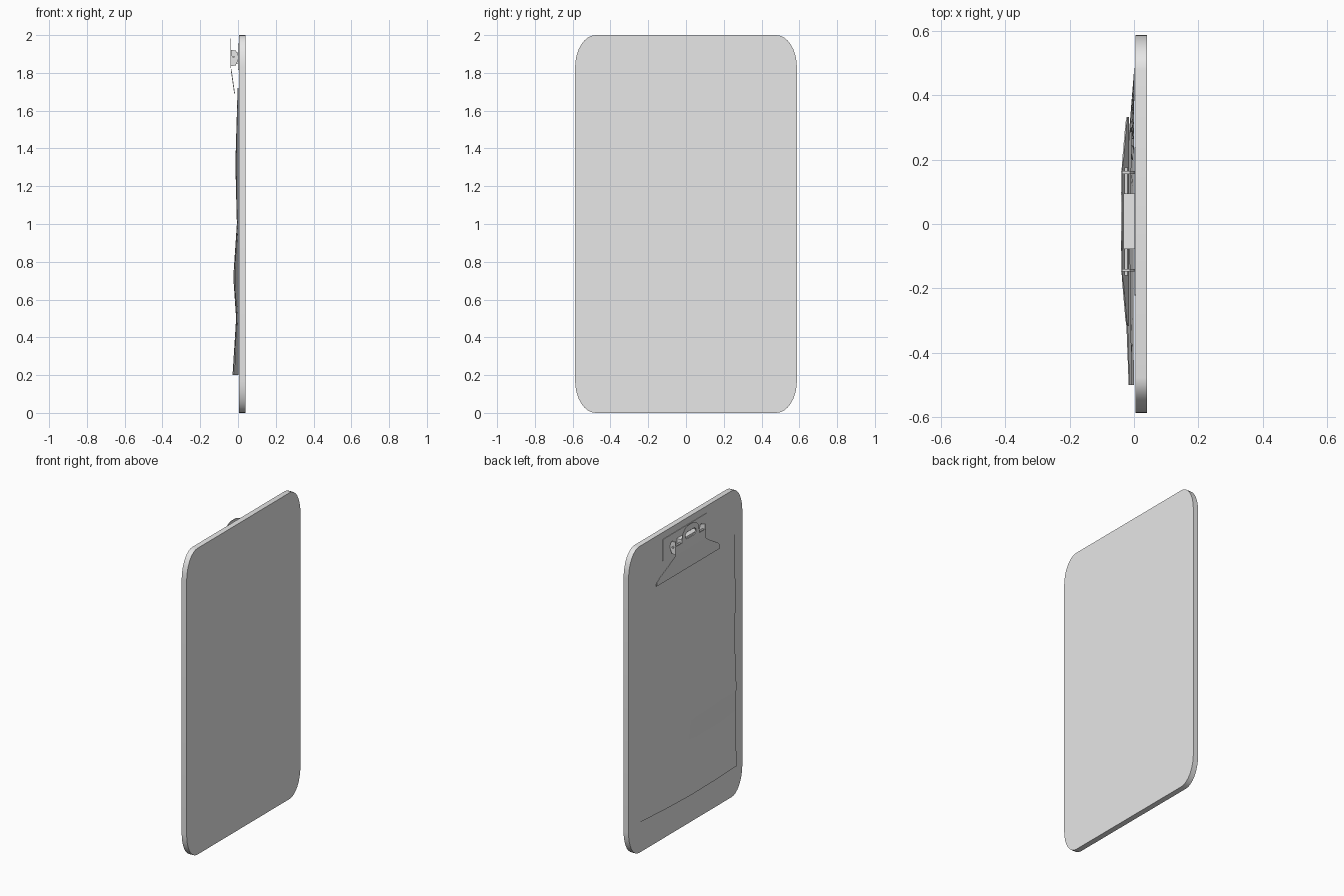
import bpy, bmesh, math

if "Cube" in bpy.data.objects:
    bpy.data.objects.remove(bpy.data.objects["Cube"])

grey = bpy.data.materials.new("plain_grey")
grey.use_nodes = True
grey.diffuse_color = (0.8, 0.8, 0.8, 1)
grey.node_tree.nodes["Principled BSDF"].inputs["Base Color"].default_value = (0.8, 0.8, 0.8, 1)

CLIP_Y = 0.008


def finish(name, bm, smooth=None):
    mesh = bpy.data.meshes.new(name)
    bm.to_mesh(mesh)
    bm.free()
    mesh.materials.append(grey)
    ob = bpy.data.objects.new(name, mesh)
    bpy.context.collection.objects.link(ob)
    if smooth:
        bpy.ops.object.select_all(action='DESELECT')
        ob.select_set(True)
        bpy.context.view_layer.objects.active = ob
        bpy.ops.object.shade_smooth_by_angle(angle=math.radians(smooth))
    return ob


def prism(name, points, offset, smooth=None):
    """Extrude a closed outline of 3D points along an offset."""
    bm = bmesh.new()
    face = bm.faces.new([bm.verts.new(p) for p in points])
    out = bmesh.ops.extrude_face_region(bm, geom=[face])
    verts = [g for g in out["geom"] if isinstance(g, bmesh.types.BMVert)]
    bmesh.ops.translate(bm, verts=verts, vec=offset)
    bmesh.ops.recalc_face_normals(bm, faces=bm.faces)
    return finish(name, bm, smooth)


def rounded(cy, cz, hy, hz, ry, rz, steps):
    """Outline of a rectangle with elliptical corners, as (y, z) pairs."""
    pts = []
    for q, (sy, sz) in enumerate([(1, 1), (-1, 1), (-1, -1), (1, -1)]):
        for i in range(steps + 1):
            a = math.pi / 2 * (q + i / steps)
            pts.append((cy + sy * (hy - ry) + ry * math.cos(a),
                        cz + sz * (hz - rz) + rz * math.sin(a)))
    return pts


# Board with rounded corners
prism("board", [(0.004, y, z) for y, z in rounded(0, 1, 0.587, 1, 0.11, 0.17, 8)],
      (0.036, 0, 0), 40)


# Paper sheet, rippled along its height and flat along one edge
def interp(table, t):
    for (a, u), (b, v) in zip(table, table[1:]):
        if t <= b:
            return u + (v - u) * (t - a) / (b - a)
    return table[-1][1]


ripple = [(0.2, 0.031), (0.5, 0.012), (0.72, 0.027), (1.0, 0.008), (1.32, 0.016), (1.72, 0.004)]
lift = [(-0.5, 0.6), (-0.25, 0.9), (0, 1), (0.25, 0.65), (0.5, 0)]
bm = bmesh.new()
rows = [[bm.verts.new((0.002 - interp(ripple, z) * interp(lift, y), y, z))
         for y in (-0.5 + i / 12 for i in range(13))]
        for z in (0.2 + 1.52 * j / 38 for j in range(39))]
for r, s in zip(rows, rows[1:]):
    for i in range(len(r) - 1):
        bm.faces.new((r[i], s[i], s[i + 1], r[i + 1]))
finish("paper", bm, 60)

# Clip base plate fixed to the board
prism("clip_base", [(0.001, y, z) for y, z in rounded(CLIP_Y, 1.885, 0.23, 0.07, 0.004, 0.004, 2)],
      (0.004, 0, 0))

# Clip lever: wide jaw, shoulders and a handle with a slot, bent at mid height
half = [(0.325, 1.69), (0.325, 1.715), (0.30, 1.74), (0.2, 1.80), (0.155, 1.83),
        (0.155, 1.89), (0.09, 1.89), (0.085, 1.94), (0.06, 1.97), (0.03, 1.982)]
outline = [(CLIP_Y + y, z) for y, z in half] + [(CLIP_Y - y, z) for y, z in reversed(half)]
slot = rounded(CLIP_Y, 1.92, 0.055, 0.022, 0.022, 0.022, 4)
bm = bmesh.new()
for loop in (outline, slot):
    vs = [bm.verts.new((0, y, z)) for y, z in loop]
    for a, b in zip(vs, vs[1:] + vs[:1]):
        if (a.co - b.co).length > 1e-6:
            bm.edges.new((a, b))
bmesh.ops.remove_doubles(bm, verts=bm.verts, dist=1e-5)
bmesh.ops.triangle_fill(bm, use_beauty=True, edges=bm.edges[:], normal=(-1, 0, 0))
bmesh.ops.bisect_plane(bm, geom=bm.verts[:] + bm.edges[:] + bm.faces[:],
                       plane_co=(0, 0, 1.83), plane_no=(0, 0, 1))
for v in bm.verts:
    v.co.x = -0.038 + 0.02 * max(0, 1.83 - v.co.z) / 0.14
lever = finish("clip_lever", bm)
thick = lever.modifiers.new("thickness", 'SOLIDIFY')
thick.thickness = 0.004
thick.offset = 0

# Rounded side ears joining the lever to the base
ear = [(-0.038, 1.835), (-0.012, 1.84), (-0.003, 1.86), (0.001, 1.88),
       (-0.003, 1.905), (-0.012, 1.918), (-0.038, 1.922)]
for side, name in ((1, "left_ear"), (-1, "right_ear")):
    prism(name, [(x, CLIP_Y + side * 0.152 - 0.004, z) for x, z in ear], (0, 0.008, 0))


# Hinge pin through the ears, and spring block under the handle
def rod(name, x, z, rx, rz, half_length, sides):
    ring = [2 * math.pi * i / sides for i in range(sides)]
    prism(name, [(x + rx * math.cos(a), CLIP_Y - half_length, z + rz * math.sin(a)) for a in ring],
          (0, 2 * half_length, 0), 40)


rod("hinge_pin", -0.024, 1.885, 0.005, 0.006, 0.168, 12)
prism("spring_block", [(-0.032, CLIP_Y - 0.086, 1.85), (0.002, CLIP_Y - 0.086, 1.85),
                       (0.002, CLIP_Y - 0.086, 1.908), (-0.032, CLIP_Y - 0.086, 1.908)],
      (0, 0.172, 0))
